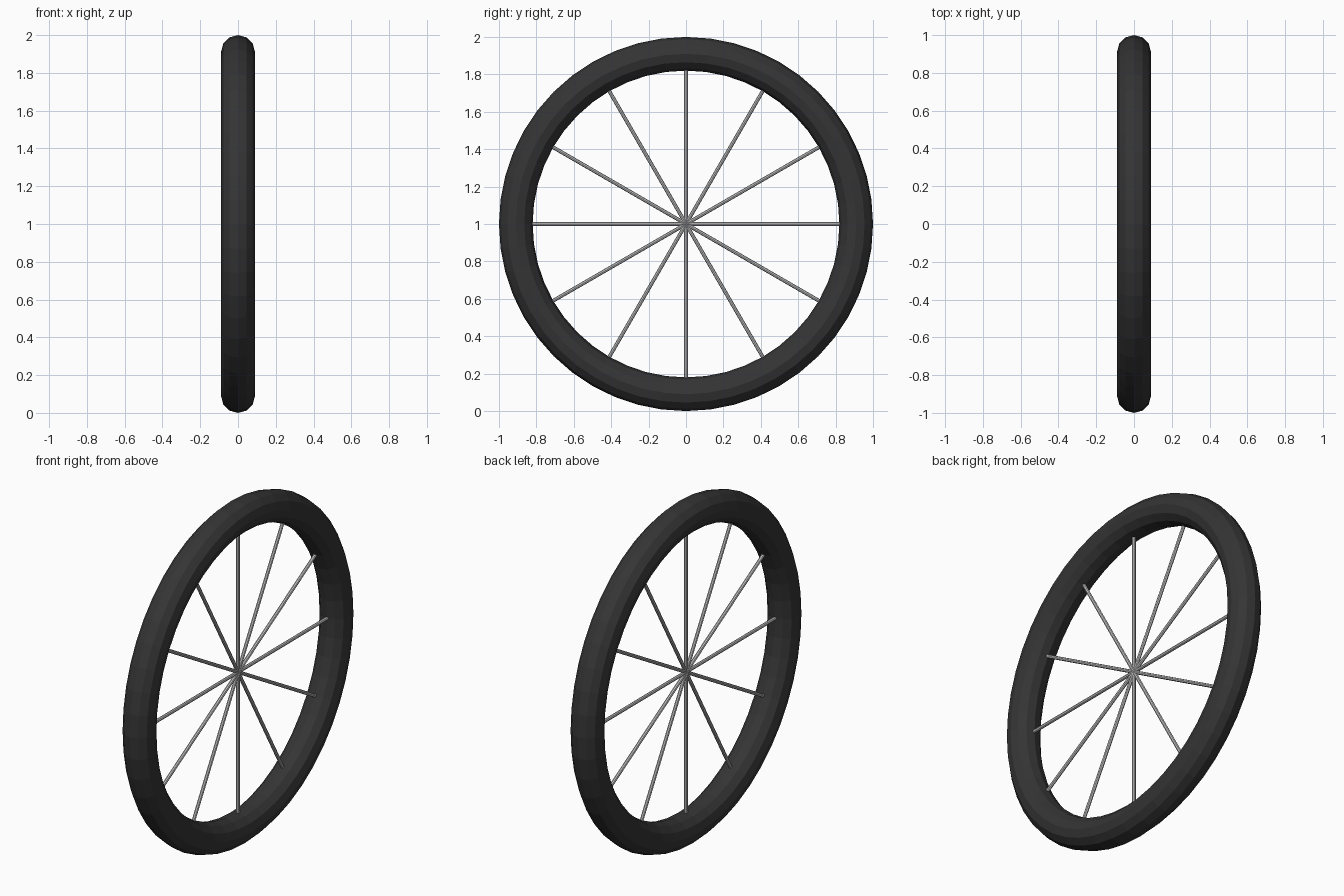
import bpy
from math import pi

if "Cube" in bpy.data.objects:
    bpy.data.objects.remove(bpy.data.objects["Cube"])


def material(name, rgb):
    m = bpy.data.materials.new(name)
    m.diffuse_color = (*rgb, 1)
    m.use_nodes = True
    m.node_tree.nodes["Principled BSDF"].inputs["Base Color"].default_value = m.diffuse_color
    return m


rubber = material("dark_rubber", (0.035, 0.035, 0.035))

# Tyre: low-poly ring standing upright in the YZ plane
bpy.ops.mesh.primitive_torus_add(major_radius=0.91, minor_radius=0.09,
                                 major_segments=48, minor_segments=12,
                                 location=(0, 0, 1), rotation=(0, pi / 2, 0))
tyre = bpy.context.object
tyre.name = "tyre"
tyre.data.materials.append(rubber)

# Spokes: six thin rods crossing at the centre, making twelve spokes
for i in range(6):
    bpy.ops.mesh.primitive_cylinder_add(vertices=8, radius=0.01, depth=1.65,
                                        location=(0, 0, 1),
                                        rotation=(i * pi / 6, 0, 0))
    bpy.context.object.name = f"spoke_{i + 1}"
